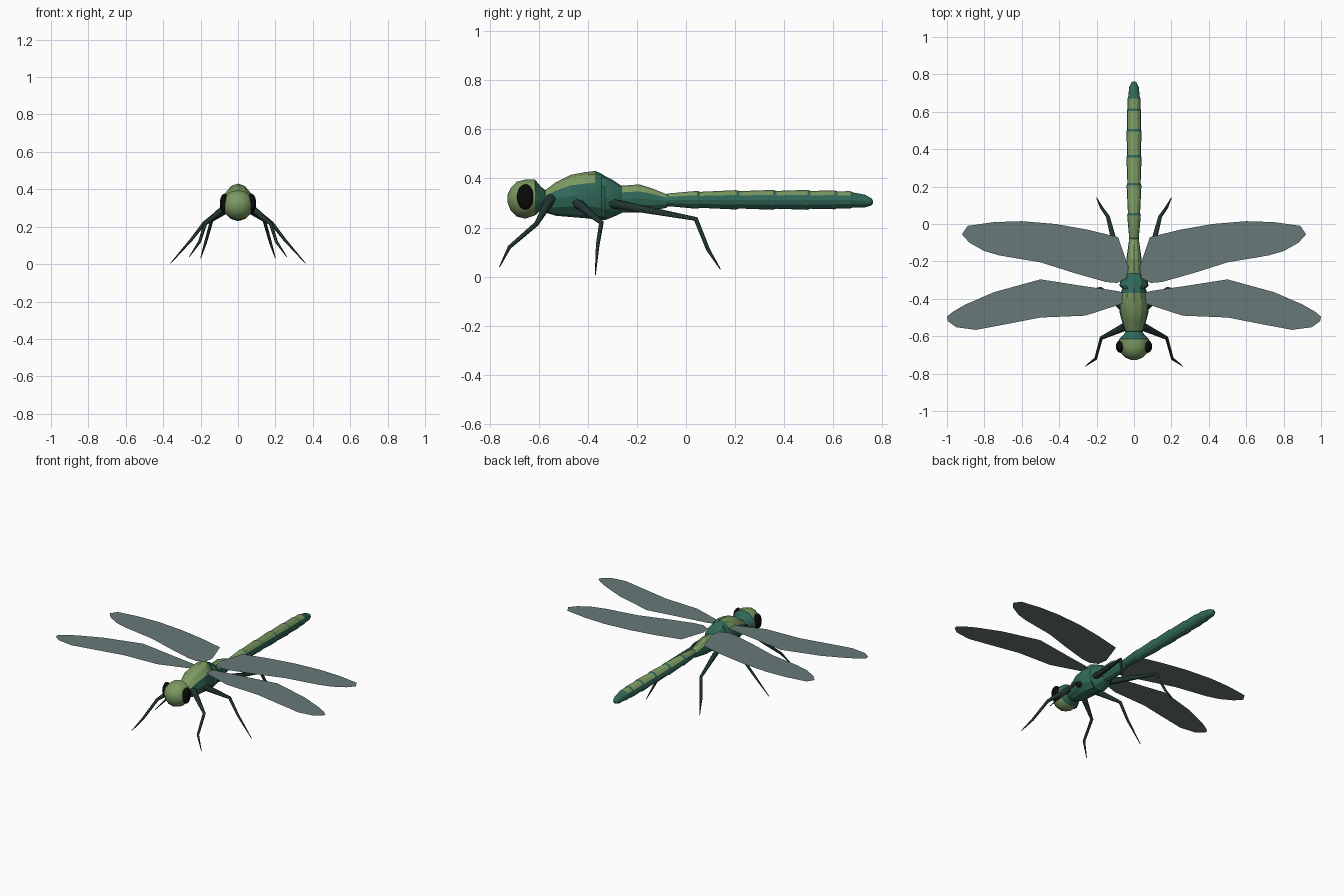
import bpy, bmesh, math

if "Cube" in bpy.data.objects:
    bpy.data.objects.remove(bpy.data.objects["Cube"])


def material(name, rgb):
    m = bpy.data.materials.new(name)
    m.diffuse_color = (*rgb, 1)
    m.use_nodes = True
    m.node_tree.nodes["Principled BSDF"].inputs["Base Color"].default_value = m.diffuse_color
    return m


GREEN = material("leaf_green", (0.20, 0.32, 0.12))
TEAL = material("teal", (0.03, 0.14, 0.10))
DARK = material("dark_leg", (0.015, 0.035, 0.03))
BLACK = material("black", (0.003, 0.003, 0.003))
WING = material("wing_grey", (0.14, 0.19, 0.19))


def finish(name, bm, mats):
    me = bpy.data.meshes.new(name)
    bm.to_mesh(me)
    bm.free()
    for m in mats:
        me.materials.append(m)
    ob = bpy.data.objects.new(name, me)
    bpy.context.collection.objects.link(ob)
    return ob


def smooth(ob, angle):
    bpy.ops.object.select_all(action='DESELECT')
    ob.select_set(True)
    bpy.context.view_layer.objects.active = ob
    bpy.ops.object.shade_smooth_by_angle(angle=math.radians(angle))


def loft(name, stations, is_green, sides=12, angle=35):
    """Skin oval rings given as (y, half width, bottom z, top z)."""
    bm = bmesh.new()
    rings = []
    for y, w, lo, hi in stations:
        c, h = (lo + hi) / 2, (hi - lo) / 2
        rings.append([bm.verts.new((w * math.sin(2 * math.pi * i / sides), y,
                                    c + h * math.cos(2 * math.pi * i / sides)))
                      for i in range(sides)])
    for a, b in zip(rings, rings[1:]):
        for i in range(sides):
            j = (i + 1) % sides
            bm.faces.new((a[i], a[j], b[j], b[i]))
    bm.faces.new(rings[0])
    bm.faces.new(rings[-1])
    bmesh.ops.recalc_face_normals(bm, faces=bm.faces)
    for f in bm.faces:
        f.material_index = 0 if is_green(f.calc_center_median(), f.normal) else 1
    ob = finish(name, bm, (GREEN, TEAL))
    smooth(ob, angle)
    return ob


# Head: round front, narrowing to the neck
loft("head", [(-0.727, 0.015, 0.30, 0.335), (-0.715, 0.045, 0.27, 0.36),
              (-0.69, 0.07, 0.245, 0.387), (-0.655, 0.086, 0.236, 0.396),
              (-0.615, 0.08, 0.25, 0.395), (-0.59, 0.055, 0.272, 0.365),
              (-0.57, 0.04, 0.28, 0.35)],
     lambda c, n: c.y < -0.63)

# Thorax: humped, with a teal ridge at the rear
loft("thorax", [(-0.60, 0.035, 0.28, 0.345), (-0.57, 0.05, 0.26, 0.355),
                (-0.53, 0.062, 0.248, 0.385), (-0.47, 0.078, 0.243, 0.415),
                (-0.41, 0.08, 0.238, 0.426), (-0.37, 0.072, 0.234, 0.431),
                (-0.345, 0.062, 0.23, 0.42), (-0.33, 0.078, 0.23, 0.41),
                (-0.30, 0.072, 0.242, 0.395), (-0.26, 0.045, 0.26, 0.368)],
     lambda c, n: n.z > 0.35 and -0.56 < c.y < -0.36, angle=25)

# Abdomen: waisted start, then slightly stepped segments and a tip
stations = [(-0.30, 0.045, 0.26, 0.368), (-0.19, 0.041, 0.262, 0.376),
            (-0.14, 0.034, 0.27, 0.36), (-0.08, 0.026, 0.28, 0.336)]
cuts = [(-0.08, 0.028), (0.05, 0.035), (0.21, 0.038), (0.36, 0.039),
        (0.50, 0.039), (0.61, 0.037), (0.675, 0.034)]
for (y0, r0), (y1, r1) in zip(cuts, cuts[1:]):
    stations += [(y0 + 0.008, r0 * 0.93, 0.313 - r0 * 0.93, 0.313 + r0 * 0.93),
                 (y1 - 0.005, r1 * 1.04, 0.313 - r1 * 1.04, 0.313 + r1 * 1.04)]
stations += [(0.68, 0.031, 0.282, 0.343), (0.73, 0.026, 0.282, 0.334),
             (0.755, 0.015, 0.29, 0.32), (0.762, 0.006, 0.298, 0.31)]
loft("abdomen", stations,
     lambda c, n: n.z > 0.3 and c.y < 0.68 and
     not any(abs(c.y - y) < 0.008 for y, r in cuts), angle=20)

# Wing outlines for the right side
WINGS = {
    "fore_wing": [(0.05, -0.37), (0.09, -0.358), (0.25, -0.335), (0.5, -0.296),
                  (0.75, -0.365), (0.90, -0.43), (0.97, -0.47), (1.0, -0.495),
                  (0.995, -0.52), (0.95, -0.552), (0.845, -0.566), (0.68, -0.535),
                  (0.5, -0.50), (0.26, -0.49), (0.09, -0.435), (0.05, -0.42)],
    "hind_wing": [(0.03, -0.23), (0.085, -0.07), (0.25, -0.03), (0.42, 0.0),
                  (0.6, 0.015), (0.75, 0.01), (0.89, -0.01), (0.92, -0.055),
                  (0.88, -0.10), (0.80, -0.145), (0.72, -0.168), (0.5, -0.205),
                  (0.32, -0.262), (0.15, -0.31), (0.09, -0.315), (0.04, -0.29)],
}
# Legs: hip, knee, ankle, foot for the right side
LEGS = {
    "front_leg": [(0.05, -0.55, 0.32), (0.175, -0.61, 0.215),
                  (0.205, -0.72, 0.12), (0.26, -0.76, 0.04)],
    "middle_leg": [(0.055, -0.45, 0.305), (0.18, -0.345, 0.22),
                   (0.25, -0.36, 0.13), (0.36, -0.37, 0.005)],
    "rear_leg": [(0.05, -0.31, 0.30), (0.14, 0.04, 0.235),
                 (0.175, 0.09, 0.11), (0.20, 0.14, 0.03)],
}
RADII = (0.022, 0.010, 0.008, 0.002)

for side, s in (("right", 1), ("left", -1)):
    # Flat wings
    for name, outline in WINGS.items():
        bm = bmesh.new()
        f = bm.faces.new([bm.verts.new((s * x, y, 0.385)) for x, y in outline])
        f.normal_update()
        if f.normal.z < 0:
            f.normal_flip()
        finish(f"{side}_{name}", bm, (WING,))

    # Tapered jointed legs
    for name, path in LEGS.items():
        cu = bpy.data.curves.new(f"{side}_{name}", 'CURVE')
        cu.dimensions = '3D'
        cu.bevel_depth = 1.0
        cu.bevel_resolution = 1
        cu.use_fill_caps = True
        sp = cu.splines.new('POLY')
        sp.points.add(len(path) - 1)
        for p, (x, y, z), r in zip(sp.points, path, RADII):
            p.co = (s * x, y, z, 1)
            p.radius = r
        cu.materials.append(DARK)
        bpy.context.collection.objects.link(bpy.data.objects.new(cu.name, cu))

    # Oval eyes
    bpy.ops.mesh.primitive_uv_sphere_add(segments=16, ring_count=10, radius=1,
                                         location=(s * 0.073, -0.655, 0.325))
    eye = bpy.context.object
    eye.name = f"{side}_eye"
    eye.scale = (0.024, 0.034, 0.052)
    eye.data.materials.append(BLACK)
    smooth(eye, 60)
